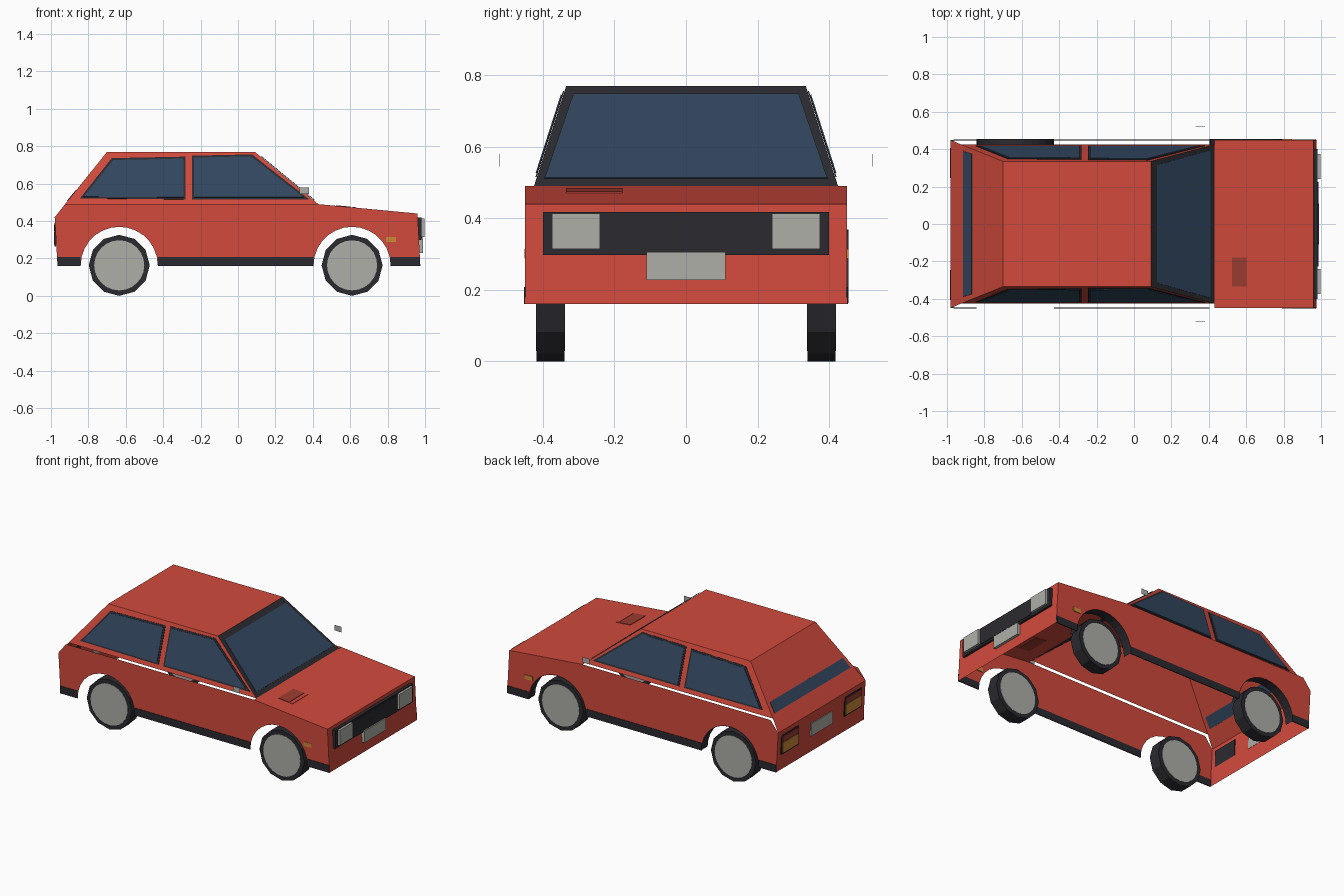
import bpy, bmesh, math
from mathutils import Vector

if "Cube" in bpy.data.objects:
    bpy.data.objects.remove(bpy.data.objects["Cube"])


def mat(name, *rgb):
    m = bpy.data.materials.new(name)
    m.diffuse_color = (*rgb, 1)
    m.use_nodes = True
    m.node_tree.nodes["Principled BSDF"].inputs["Base Color"].default_value = m.diffuse_color
    return m


RED = mat("red paint", 0.64, 0.068, 0.046)
DARK = mat("dark red", 0.33, 0.045, 0.03)
BLACK = mat("black trim", 0.024, 0.024, 0.03)
GLASS = mat("blue glass", 0.032, 0.062, 0.115)
GREY = mat("light grey", 0.42, 0.43, 0.39)
ORANGE = mat("orange lamp", 0.62, 0.25, 0.04)


def sheet(name, m, *faces):
    """Object made of flat polygons sharing welded corners."""
    bm = bmesh.new()
    for f in faces:
        bm.faces.new([bm.verts.new(p) for p in f])
    bmesh.ops.remove_doubles(bm, verts=bm.verts, dist=1e-4)
    me = bpy.data.meshes.new(name)
    bm.to_mesh(me)
    bm.free()
    me.materials.append(m)
    ob = bpy.data.objects.new(name, me)
    bpy.context.collection.objects.link(ob)
    return ob


def plate(name, m, pts, off, thick):
    """Closed plate: polygon shifted by off, extruded by thick."""
    a = [Vector(p) + Vector(off) for p in pts]
    b = [p + Vector(thick) for p in a]
    n = len(a)
    sides = [(a[i], a[(i + 1) % n], b[(i + 1) % n], b[i]) for i in range(n)]
    return sheet(name, m, a[::-1], b, *sides)


def box(name, m, x0, x1, y0, y1, z0, z1):
    return plate(name, m, [(x0, y0, z0), (x1, y0, z0), (x1, y1, z0), (x0, y1, z0)],
                 (0, 0, 0), (0, 0, z1 - z0))


def band(a, b, ya, yb):
    """Quad across the car between two (x, z) profile points."""
    return [(a[0], -ya, a[1]), (a[0], ya, a[1]), (b[0], yb, b[1]), (b[0], -yb, b[1])]


def lerp(a, b, t):
    return (a[0] + (b[0] - a[0]) * t, a[1] + (b[1] - a[1]) * t)


AXLES = (-0.635, 0.61)
WZ, ARCH = 0.163, 0.206
W, BELT, ROOF = 0.45, 0.425, 0.335
TAIL_LOW, TAIL, DECK = (-0.965, 0.16), (-0.98, 0.42), (-0.925, 0.49)
ROOF_B, ROOF_F, COWL = (-0.70, 0.77), (0.09, 0.77), (0.43, 0.49)
NOSE, NOSE_LOW = (0.96, 0.44), (0.975, 0.16)


def arch(cx):
    return [(cx + ARCH * math.cos(math.pi * i / 14), WZ + ARCH * math.sin(math.pi * i / 14))
            for i in range(15)]


def cabin_y(z):
    return BELT - (BELT - ROOF) * (z - 0.49) / 0.28


# Body shell, open underneath
sheet("hood_and_nose", RED, band(COWL, NOSE, W, W), band(NOSE, NOSE_LOW, W, W))
sheet("tail_panel", RED, band(DECK, TAIL, BELT, W), band(TAIL, TAIL_LOW, W, W))
sheet("roof_and_hatch", RED, band(ROOF_B, ROOF_F, ROOF, ROOF), band(DECK, ROOF_B, BELT, ROOF))
sheet("windshield_frame", BLACK, band(ROOF_F, COWL, ROOF, BELT))

# Windshield and rear window
wn = Vector((0.28, 0, 0.34)).normalized()
plate("windshield_glass", GLASS,
      band(lerp(ROOF_F, COWL, 0.09), lerp(ROOF_F, COWL, 0.93), 0.315, 0.395),
      wn * 0.002, wn * 0.003)
rn = Vector((-0.28, 0, 0.225)).normalized()
plate("rear_window", GLASS,
      band(lerp(DECK, ROOF_B, 0.06), lerp(DECK, ROOF_B, 0.26), 0.39, 0.375),
      rn * -0.003, rn * 0.006)

# Side windows: frame outline and glass outline in x, z
WINDOWS = {
    "rear": ([(-0.845, 0.52), (-0.675, 0.735), (-0.28, 0.743), (-0.28, 0.515)],
             [(-0.825, 0.528), (-0.668, 0.724), (-0.292, 0.732), (-0.292, 0.525)]),
    "front": ([(-0.245, 0.515), (-0.245, 0.748), (0.075, 0.755), (0.38, 0.515)],
              [(-0.234, 0.525), (-0.234, 0.737), (0.070, 0.744), (0.35, 0.525)]),
}

for s, side in ((-1, "right"), (1, "left")):
    # Side panel with wheel arch cutouts
    outline = [TAIL_LOW, TAIL, DECK, COWL, NOSE, NOSE_LOW]
    for cx in reversed(AXLES):
        a = arch(cx)
        outline += [(a[0][0], 0.16)] + a + [(a[-1][0], 0.16)]
    sheet(side + "_body_side", RED, [(x, s * W, z) for x, z in outline])
    sheet(side + "_cabin_side", RED,
          [(x, s * cabin_y(z), z) for x, z in (DECK, ROOF_B, ROOF_F, COWL)])

    # Windows
    n = Vector((0, s * 0.28, 0.09)).normalized()
    for k, (frame, glass) in WINDOWS.items():
        for part, m, pts, o in (("frame", BLACK, frame, 0.001), ("glass", GLASS, glass, 0.004)):
            plate(f"{side}_{k}_window_{part}", m, [(x, s * cabin_y(z), z) for x, z in pts],
                  n * o, n * 0.003)

    # Black sill strips between the wheels
    for k, x0, x1 in (("rear", -0.966, -0.841), ("middle", -0.429, 0.404), ("front", 0.816, 0.974)):
        box(f"{side}_{k}_sill", BLACK, x0, x1, s * W - 0.003, s * W + 0.003, 0.16, 0.208)

    # Side indicator and mirror
    box(side + "_indicator", ORANGE, 0.79, 0.845, s * W - 0.002, s * W + 0.005, 0.287, 0.314)
    box(side + "_mirror", GREY, 0.33, 0.38, s * 0.522 - 0.001, s * 0.522 + 0.001, 0.545, 0.58)

    # Head and tail lamps
    ys = sorted((s * 0.24, s * 0.375))
    box(side + "_headlight", GREY, 0.98, 0.997, *ys, 0.314, 0.413)
    ys = sorted((s * 0.235, s * 0.415))
    box(side + "_tail_lamp_housing", BLACK, -0.98, -0.972, *ys, 0.265, 0.39)
    ys = sorted((s * 0.245, s * 0.405))
    box(side + "_tail_lamp_upper", DARK, -0.983, -0.975, *ys, 0.345, 0.38)
    box(side + "_tail_lamp_lower", ORANGE, -0.984, -0.975, *ys, 0.275, 0.34)

    # Wheels: twelve-sided tyre with grey discs on both faces
    for cx, k in zip(AXLES, ("rear", "front")):
        def ring(r, y, count):
            return [(cx + r * math.cos(math.tau * i / count), y,
                     WZ + r * math.sin(math.tau * i / count)) for i in range(count)]
        plate(f"{side}_{k}_tyre", BLACK, ring(WZ, s * 0.34, 12), (0, 0, 0), (0, s * 0.078, 0))
        plate(f"{side}_{k}_hub", GREY, ring(0.134, s * 0.338, 24), (0, 0, 0), (0, s * 0.082, 0))

# Wheel arch liners on the left side
for cx, k in zip(AXLES, ("rear", "front")):
    a = arch(cx)
    sheet(f"left_{k}_arch_liner", BLACK,
          *[[(p[0], 0.39, p[1]), (q[0], 0.39, q[1]), (q[0], 0.454, q[1]), (p[0], 0.454, p[1])]
            for p, q in zip(a, a[1:])])

# Grille and number plates
box("grille_surround", BLACK, 0.962, 0.982, -0.40, 0.40, 0.298, 0.418)
box("grille_insert", BLACK, 0.98, 0.986, -0.227, 0.225, 0.31, 0.408)
box("front_number_plate", GREY, 0.966, 0.989, -0.11, 0.11, 0.228, 0.306)
box("rear_number_plate", GREY, -0.982, -0.970, -0.11, 0.11, 0.27, 0.35)

# Hood vent
hn = Vector((0.05, 0, 0.53)).normalized()
for name, m, x0, x1 in (("hood_vent", DARK, 0.525, 0.602), ("hood_vent_slat", RED, 0.612, 0.628)):
    a, b = lerp(COWL, NOSE, (x0 - 0.43) / 0.53), lerp(COWL, NOSE, (x1 - 0.43) / 0.53)
    pts = [(p[0], y, p[1]) for p, y in ((a, -0.335), (b, -0.335), (b, -0.178), (a, -0.178))]
    plate(name, m, pts, hn * -0.002, hn * 0.005)
